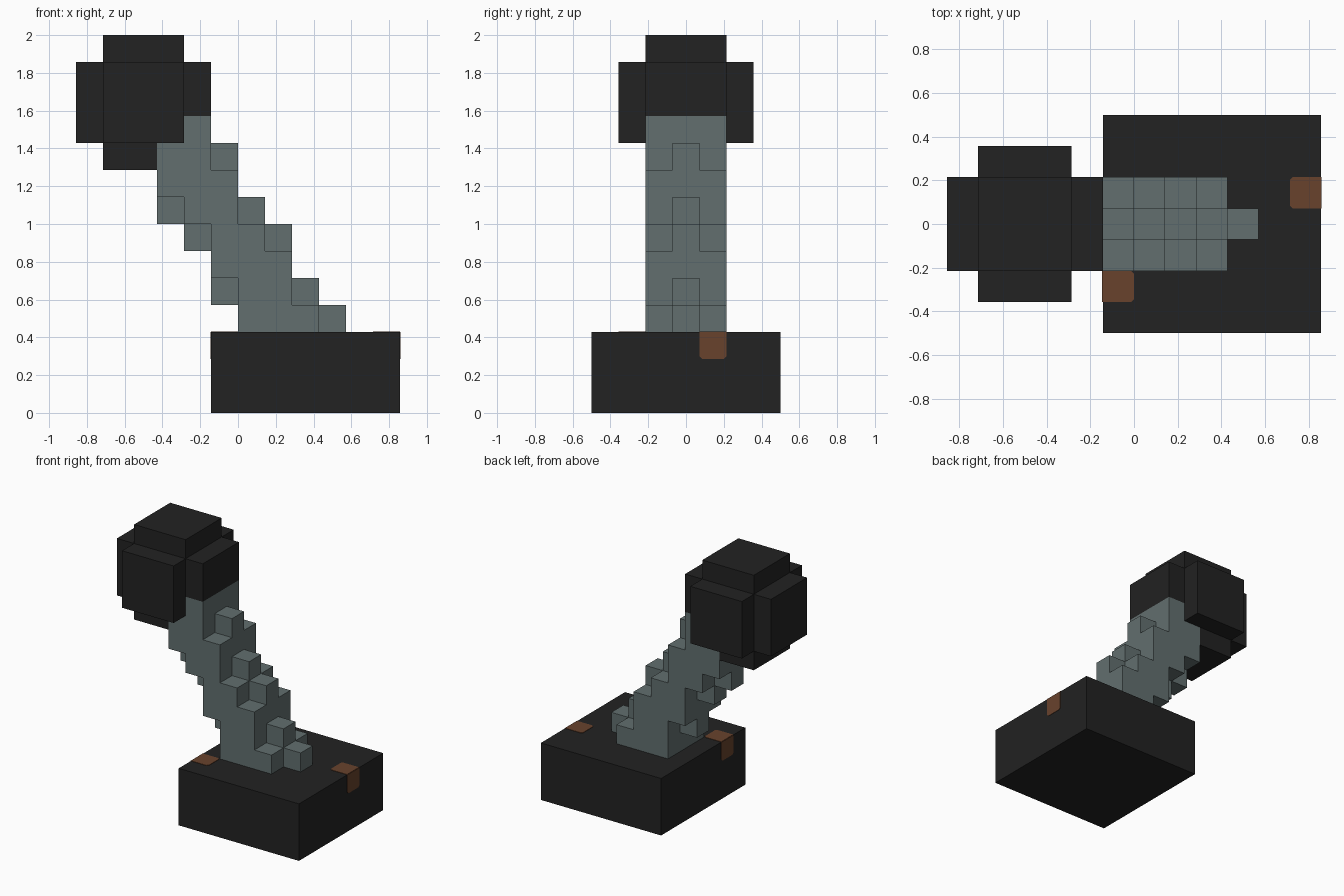
import bpy
import bmesh
from mathutils import Vector

if "Cube" in bpy.data.objects:
    bpy.data.objects.remove(bpy.data.objects["Cube"], do_unlink=True)

U = 1 / 7  # one block
PLATE = 0.003


def material(name, hex_code):
    def linear(pair):
        c = int(pair, 16) / 255
        return c / 12.92 if c <= 0.04045 else ((c + 0.055) / 1.055) ** 2.4
    colour = [linear(hex_code[i:i + 2]) for i in (0, 2, 4)] + [1]
    mat = bpy.data.materials.new(name)
    mat.use_nodes = True
    mat.diffuse_color = colour
    mat.node_tree.nodes["Principled BSDF"].inputs["Base Color"].default_value = colour
    return mat


def finish(bm, name, mat):
    mesh = bpy.data.meshes.new(name)
    bm.to_mesh(mesh)
    bm.free()
    mesh.materials.append(mat)
    obj = bpy.data.objects.new(name, mesh)
    bpy.context.collection.objects.link(obj)


def block(x0, x1, half, z0, z1):
    """Cells of a box; y cells run from -half to half."""
    return {(x, y, z) for x in range(x0, x1)
            for y in range(-half, half + 1) for z in range(z0, z1)}


def build_cells(name, cells, mat):
    """Outer skin of a set of cells, with flat areas merged."""
    bm = bmesh.new()
    for cell in cells:
        for axis in range(3):
            for sign in (-1, 1):
                n = Vector((0, 0, 0))
                n[axis] = sign
                if tuple(int(a + b) for a, b in zip(cell, n)) in cells:
                    continue
                a = Vector((0, 0, 0))
                a[(axis + 1) % 3] = sign
                b = Vector((0, 0, 0))
                b[(axis + 2) % 3] = 1
                mid = Vector(cell) + Vector((0.5, 0, 0.5)) + n / 2
                corners = (-a - b, a - b, a + b, b - a)
                bm.faces.new([bm.verts.new((mid + c / 2) * U) for c in corners])
    bmesh.ops.remove_doubles(bm, verts=bm.verts, dist=U / 100)
    bmesh.ops.dissolve_limit(bm, angle_limit=0.01, verts=bm.verts, edges=bm.edges)
    finish(bm, name, mat)


def rust_patch(name, edge, side, y):
    """Corner-cut plates folded over the base's top edge."""
    cut, h = 0.09, 0.5
    outline = [(0, -h), (1 - cut, -h), (1, cut - h),
               (1, h - cut), (1 - cut, h), (0, h)]
    bm = bmesh.new()
    folds = (
        (lambda p: (edge - side * p[0], y + p[1], 3), Vector((0, 0, PLATE))),
        (lambda p: (edge, y + p[1], 3 - p[0]), Vector((side * PLATE, 0, 0))),
    )
    for place, push in folds:
        face = bm.faces.new([bm.verts.new(Vector(place(p)) * U) for p in outline])
        new = bmesh.ops.extrude_face_region(bm, geom=[face], use_keep_orig=True)["geom"]
        verts = [v for v in new if isinstance(v, bmesh.types.BMVert)]
        bmesh.ops.translate(bm, verts=verts, vec=push)
    bmesh.ops.recalc_face_normals(bm, faces=bm.faces)
    finish(bm, name, rust)


black = material("black", "222222")
steel = material("grey_green_steel", "626F6F")
rust = material("rust_brown", "68422C")

# Base slab and its two rust patches
build_cells("base", block(-1, 6, 3, 0, 3), black)
rust_patch("right_rust_patch", -1, -1, -2)
rust_patch("left_rust_patch", 6, 1, 1)

# Leaning shaft: x range per layer, for the middle and the two sides
middle = [(0, 4), (-1, 3), (-1, 2), (-2, 2), (-3, 1), (-3, 0), (-3, 0), (-2, -1)]
sides = [(0, 3), (0, 2), (-1, 2), (-1, 1), (-2, 0), (-3, 0), (-3, -1), (-2, -1)]
shaft = set()
for z, (mid_row, side_row) in enumerate(zip(middle, sides), start=3):
    shaft |= block(*mid_row, 0, z, z + 1) | block(*side_row, 1, z, z + 1)
build_cells("lever_shaft", shaft, steel)

# Knob: three crossed boxes, notched where the shaft enters
knob = block(-5, -2, 1, 9, 14) | block(-6, -1, 1, 10, 13) | block(-5, -2, 2, 10, 13)
build_cells("knob", knob - shaft, black)
